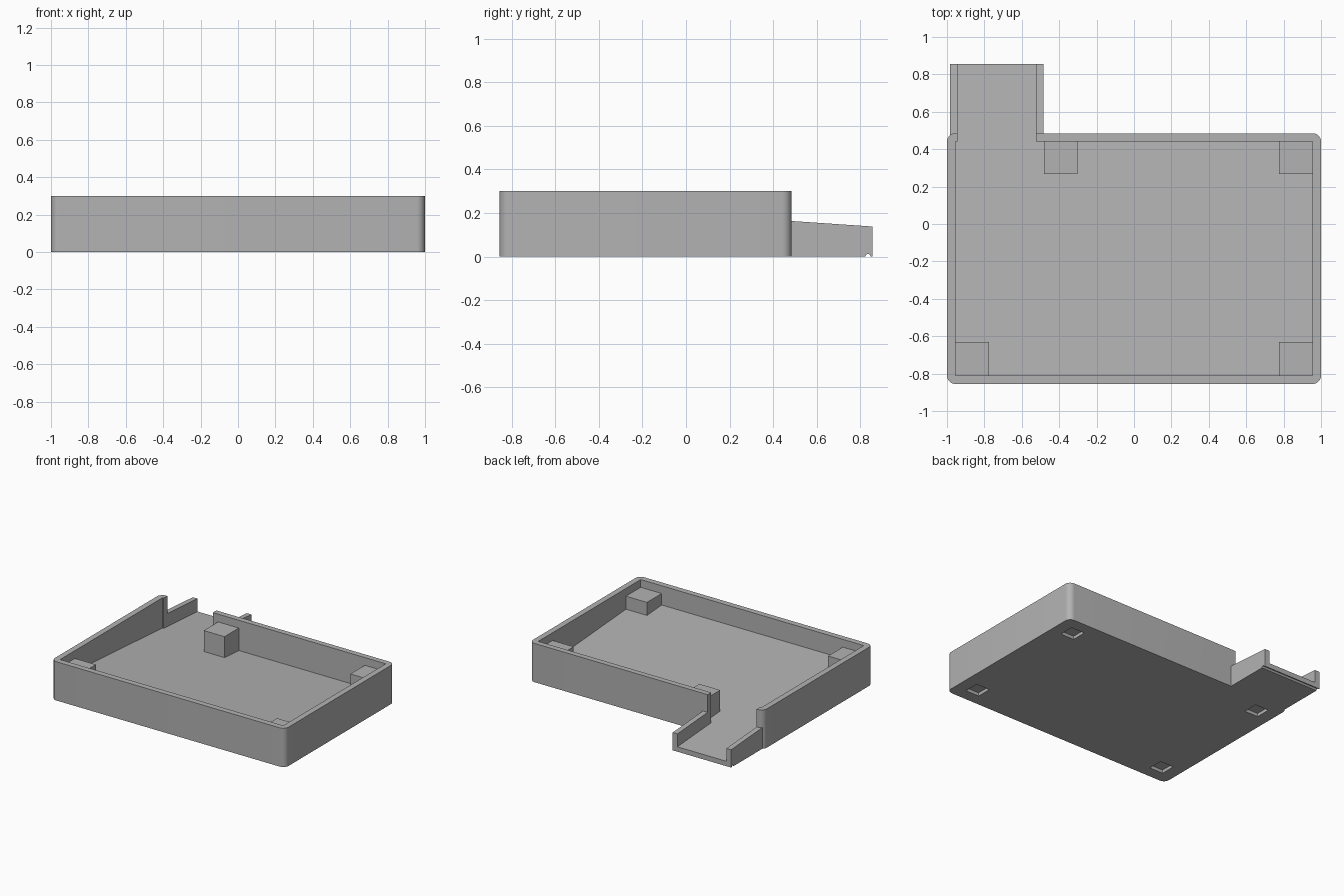
import bpy, bmesh, math

if "Cube" in bpy.data.objects:
    bpy.data.objects.remove(bpy.data.objects["Cube"])

grey = bpy.data.materials.new("plain_grey")
grey.diffuse_color = (0.45, 0.45, 0.45, 1)
grey.use_nodes = True
grey.node_tree.nodes["Principled BSDF"].inputs["Base Color"].default_value = grey.diffuse_color


def floor_z(y):
    """Sloped tray floor, falling towards the spout."""
    return 0.038 + 0.068 * (0.855 - y)


def prism(name, footprint, bottom, top):
    """Closed prism over a footprint; bottom and top are heights as functions of y."""
    bm = bmesh.new()
    low = [bm.verts.new((x, y, bottom(y))) for x, y in footprint]
    high = [bm.verts.new((x, y, top(y))) for x, y in footprint]
    bm.faces.new(low[::-1])
    bm.faces.new(high)
    n = len(footprint)
    for i in range(n):
        j = (i + 1) % n
        bm.faces.new((low[i], low[j], high[j], high[i]))
    bmesh.ops.recalc_face_normals(bm, faces=bm.faces[:])
    mesh = bpy.data.meshes.new(name)
    bm.to_mesh(mesh)
    bm.free()
    mesh.materials.append(grey)
    obj = bpy.data.objects.new(name, mesh)
    bpy.context.collection.objects.link(obj)
    return obj


def rect(x0, x1, y0, y1):
    return [(x0, y0), (x1, y0), (x1, y1), (x0, y1)]


def rounded_rect(x0, x1, y0, y1, r, steps=8):
    pts = []
    corners = [(x1 - r, y1 - r), (x0 + r, y1 - r), (x0 + r, y0 + r), (x1 - r, y0 + r)]
    for k, (cx, cy) in enumerate(corners):
        for s in range(steps + 1):
            a = math.pi / 2 * (k + s / steps)
            pts.append((cx + r * math.cos(a), cy + r * math.sin(a)))
    return pts


def combine(target, other, operation):
    mod = target.modifiers.new(operation.lower(), "BOOLEAN")
    mod.operation = operation
    mod.solver = "EXACT"
    mod.object = other
    bpy.context.view_layer.objects.active = target
    bpy.ops.object.modifier_apply(modifier=mod.name)
    bpy.data.objects.remove(other)


def flat(z):
    return lambda y: z


# Tray body joined with the spout
tray = prism("tray", rounded_rect(-1, 1, -0.855, 0.485, 0.045), flat(0), flat(0.3))
spout = prism("spout", rect(-0.985, -0.485, 0.46, 0.855), flat(0),
              lambda y: floor_z(y) + 0.1)
combine(tray, spout, "UNION")

# Hollow basin running out through the spout channel
basin = prism("basin_cutter",
              [(-0.955, -0.81), (0.955, -0.81), (0.955, 0.442), (-0.525, 0.442),
               (-0.525, 0.95), (-0.945, 0.95), (-0.945, 0.442), (-0.955, 0.442)],
              floor_z, flat(0.4))
combine(tray, basin, "DIFFERENCE")

# Square foot pockets in the underside
for x in (-0.845, 0.845):
    for y in (-0.705, 0.335):
        pocket = prism("pocket_cutter", rect(x - 0.058, x + 0.058, y - 0.058, y + 0.058),
                       flat(-0.1), flat(0.025))
        combine(tray, pocket, "DIFFERENCE")

# Drip groove under the spout lip
bpy.ops.mesh.primitive_cylinder_add(vertices=16, radius=0.012, depth=0.7,
                                    location=(-0.735, 0.835, 0),
                                    rotation=(0, math.pi / 2, 0))
combine(tray, bpy.context.object, "DIFFERENCE")

bpy.ops.object.select_all(action="DESELECT")
tray.select_set(True)
bpy.context.view_layer.objects.active = tray
bpy.ops.object.shade_smooth_by_angle(angle=math.radians(30))

# Support blocks with level tops, slightly sunk into floor and walls
blocks = {
    "front_left_block": (-0.96, -0.775, -0.815, -0.63),
    "front_right_block": (0.775, 0.96, -0.815, -0.63),
    "back_right_block": (0.775, 0.96, 0.267, 0.447),
    "back_left_block": (-0.48, -0.302, 0.267, 0.447),
}
for name, bounds in blocks.items():
    prism(name, rect(*bounds), lambda y: floor_z(y) - 0.01, flat(0.24))
